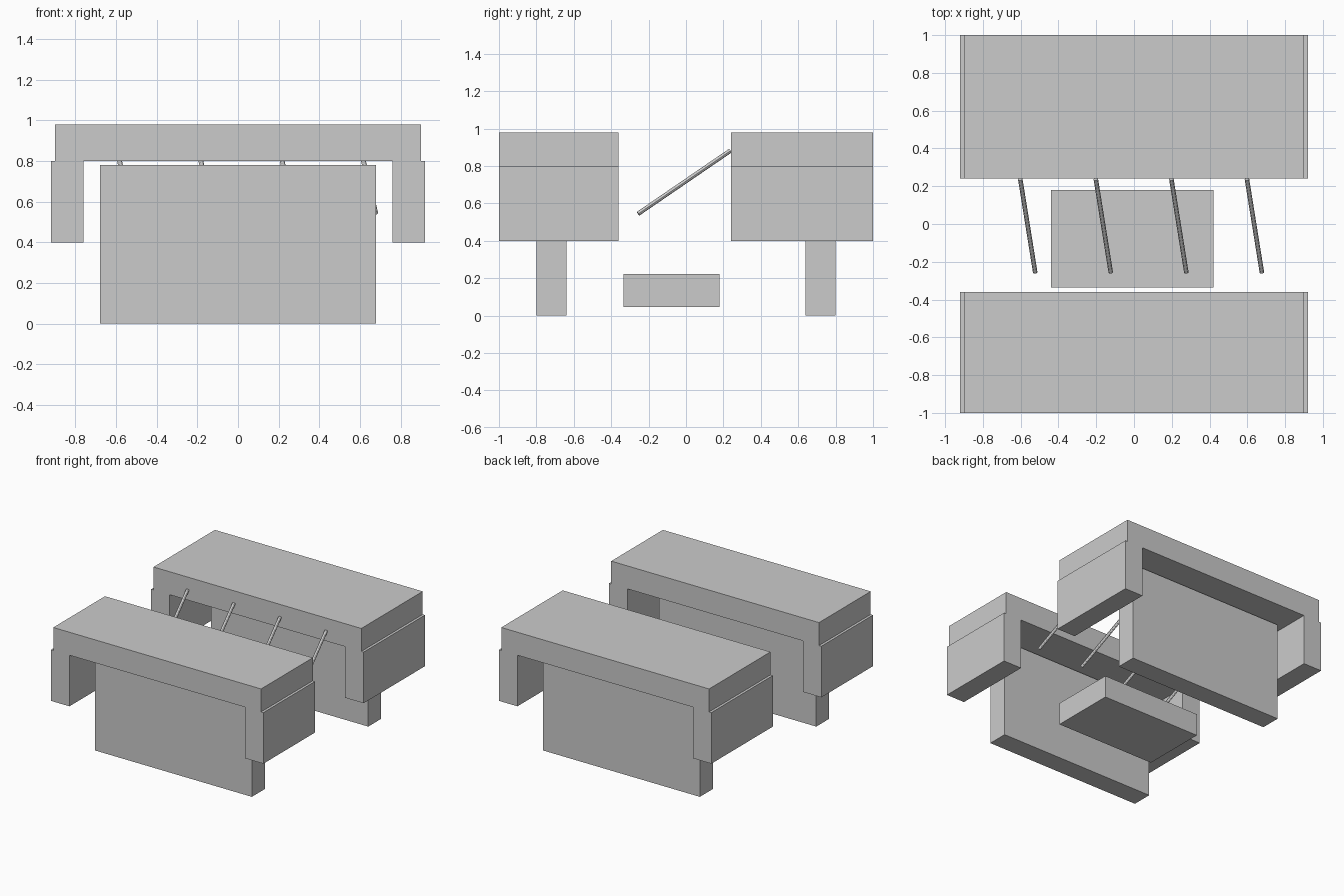
import bpy
from mathutils import Vector

if "Cube" in bpy.data.objects:
    bpy.data.objects.remove(bpy.data.objects["Cube"])


def box(name, x, y, z):
    """Box from (min, max) ranges on each axis."""
    bpy.ops.mesh.primitive_cube_add(size=1)
    ob = bpy.context.object
    ob.name = name
    ob.location = [(r[0] + r[1]) / 2 for r in (x, y, z)]
    ob.scale = [r[1] - r[0] for r in (x, y, z)]
    bpy.ops.object.transform_apply(location=True, rotation=False, scale=True)
    return ob


def rod(name, a, b, radius):
    """Thin cylinder between two points."""
    a, b = Vector(a), Vector(b)
    d = b - a
    bpy.ops.mesh.primitive_cylinder_add(vertices=12, radius=radius, depth=d.length,
                                        location=(a + b) / 2)
    ob = bpy.context.object
    ob.name = name
    ob.rotation_euler = d.to_track_quat('Z', 'Y').to_euler()
    bpy.ops.object.shade_smooth_by_angle()


# Front and back benches: top slab, two hanging side blocks, upright panel
for tag, y, panel_y in (("front", (-1.0, -0.36), (-0.80, -0.64)),
                        ("back", (0.24, 1.0), (0.64, 0.80))):
    box(tag + "_top_slab", (-0.90, 0.90), y, (0.80, 0.98))
    box(tag + "_panel", (-0.68, 0.68), panel_y, (0.0, 0.78))
    for side, x in (("left", (-0.92, -0.76)), ("right", (0.76, 0.92))):
        box(f"{tag}_{side}_block", x, y, (0.40, 0.80))

# Low box between the benches
box("middle_box", (-0.44, 0.42), (-0.335, 0.18), (0.047, 0.222))

# Row of slanted rods leaning from the back slab
for i in range(4):
    x = -0.6 + 0.4 * i
    rod(f"slanted_rod_{i + 1}", (x + 0.077, -0.256, 0.545), (x - 0.002, 0.237, 0.882), 0.012)
